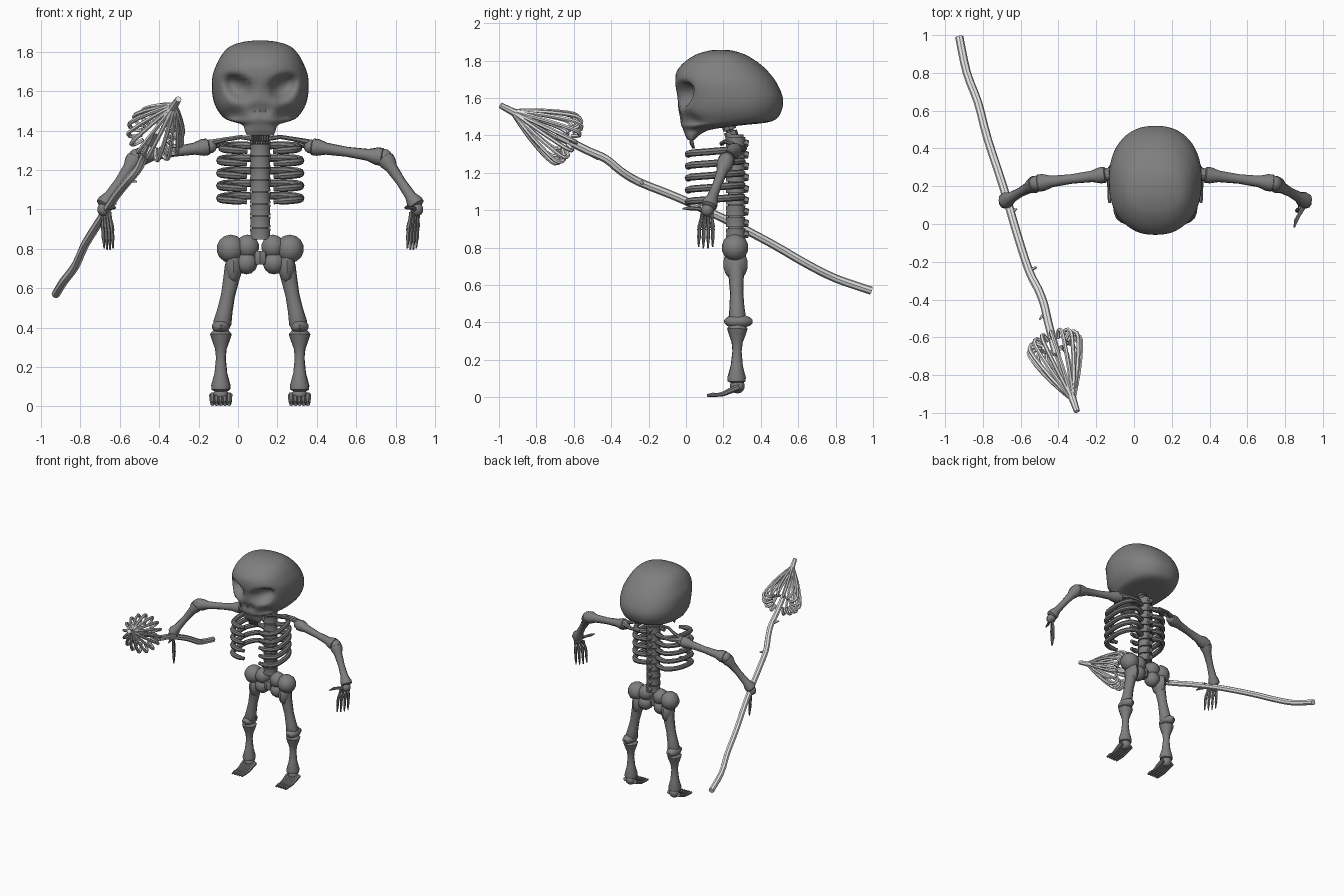
import bpy, bmesh, math
from mathutils import Vector, Matrix

if "Cube" in bpy.data.objects:
    bpy.data.objects.remove(bpy.data.objects["Cube"])

CX = 0.113                      # the body's own centre line
SIDES = {"left": 1, "right": -1}


def material(name, v):
    m = bpy.data.materials.new(name)
    m.use_nodes = True
    m.diffuse_color = (v, v, v, 1)
    m.node_tree.nodes["Principled BSDF"].inputs["Base Color"].default_value = (v, v, v, 1)
    return m


BONE = material("bone grey", 0.21)
WOOD = material("pale wood grey", 0.8)


def finish(bm, name, mat, angle=40):
    bmesh.ops.recalc_face_normals(bm, faces=bm.faces)
    me = bpy.data.meshes.new(name)
    bm.to_mesh(me)
    bm.free()
    ob = bpy.data.objects.new(name, me)
    bpy.context.collection.objects.link(ob)
    me.materials.append(mat)
    bpy.ops.object.select_all(action="DESELECT")
    ob.select_set(True)
    bpy.context.view_layer.objects.active = ob
    bpy.ops.object.shade_smooth_by_angle(angle=math.radians(angle))


def skin(bm, rings):
    """Bridge a list of vertex loops and cap both ends."""
    n = len(rings[0])
    for a, b in zip(rings, rings[1:]):
        for i in range(n):
            bm.faces.new((a[i], a[(i + 1) % n], b[(i + 1) % n], b[i]))
    bm.faces.new(rings[0][::-1])
    bm.faces.new(rings[-1])


def sweep(bm, pts, radii, sides=8):
    """Tube through points with a radius at each."""
    pts = [Vector(p) for p in pts]
    if isinstance(radii, float):
        radii = [radii] * len(pts)
    rings, nrm = [], None
    for i, p in enumerate(pts):
        t = (pts[min(i + 1, len(pts) - 1)] - pts[max(i - 1, 0)]).normalized()
        nrm = t.orthogonal() if nrm is None else nrm - t * nrm.dot(t)
        nrm.normalize()
        b = t.cross(nrm)
        angles = [math.tau * k / sides for k in range(sides)]
        rings.append([bm.verts.new(p + radii[i] * (nrm * math.cos(a) + b * math.sin(a))) for a in angles])
    skin(bm, rings)


def bone(bm, p, q, profile, sides=10):
    """Straight turned bone; profile is (fraction, radius) pairs."""
    p, q = Vector(p), Vector(q)
    sweep(bm, [p.lerp(q, t) for t, r in profile], [r for t, r in profile], sides)


def ball(bm, c, r, scale=(1, 1, 1), seg=10):
    m = Matrix.Translation(c) @ Matrix.Diagonal((*scale, 1))
    bmesh.ops.create_uvsphere(bm, u_segments=seg, v_segments=7, radius=r, matrix=m)


def smooth_path(pts, n=4):
    """Catmull-Rom points through a short path."""
    v = [Vector(p) for p in pts]
    v = [2 * v[0] - v[1]] + v + [2 * v[-1] - v[-2]]
    out = []
    for a, b, c, d in zip(v, v[1:], v[2:], v[3:]):
        for k in range(n):
            t = k / n
            out.append(0.5 * (2 * b + (c - a) * t + (2 * a - 5 * b + 4 * c - d) * t * t
                              + (3 * b - a - 3 * c + d) * t ** 3))
    return out + [v[-2]]


# Skull: stacked rings (height, front, back, half width), sockets pressed in
levels = [(1.375, 0.01, .045, .068), (1.40, -.004, .07, .078), (1.43, -.015, .13, .092), (1.452, -.025, .28, .16),
          (1.475, -.03, .46, .195), (1.53, -.04, .51, .23), (1.60, -.045, .518, .245), (1.68, -.057, .485, .242),
          (1.74, -.05, .44, .22), (1.79, -.01, .385, .192), (1.83, .05, .32, .15), (1.85, .11, .26, .09),
          (1.857, .15, .22, .04)]
bm = bmesh.new()
rings = []
shape = smooth_path([(z, f, b) for z, f, b, w in levels])
widths = smooth_path([(z, w, 0) for z, f, b, w in levels])
for s, wd in zip(shape, widths):
    z, front, back, w = s.x, s.y, s.z, wd.y
    ring = []
    for k in range(64):
        a = math.tau * k / 64
        c, sn = math.cos(a), math.sin(a)
        x = w * math.copysign(abs(c) ** 0.88, c)
        y = (front + back) / 2 + (back - front) / 2 * math.copysign(abs(sn) ** 0.88, sn)
        if sn < 0:
            # slanted brow: abrupt above the socket, gentle below
            up = z - 1.635 - .25 * (abs(x) - .115)
            ex, ez = (abs(x) - .115) / .062, up / (.042 if up > 0 else .07)
            y += .085 * math.exp(-(ex * ex + ez * ez) ** 2)
            nx, nz = (abs(x) - .028) / .018, (z - 1.505) / .028
            y += .025 * math.exp(-(nx * nx + nz * nz))
            hx, hz = (abs(x) - .13) / .045, (z - 1.48) / .04
            y += .035 * math.exp(-(hx * hx + hz * hz))
        ring.append(bm.verts.new((CX + x, y, z)))
    rings.append(ring)
skin(bm, rings)
finish(bm, "skull", BONE, 60)

# Teeth
bm = bmesh.new()
for i in range(7):
    x = (i - 3) * .0125
    y = .022 + 6 * x * x
    sweep(bm, [(CX + x, y, 1.39), (CX + x, y + .005, 1.355), (CX + x, y + .015, 1.33)], [.007, .007, .003], 6)
finish(bm, "teeth", BONE)

# Spine: vertebra drums with discs and rear spines, then the neck
bm = bmesh.new()
for i in range(9):
    z = .875 + i * .061
    bone(bm, (CX, .265, z - .027), (CX, .265, z + .027), [(0, .054), (.5, .051), (1, .054)], 12)
    sweep(bm, [(CX, .265, z + .02), (CX, .265, z + .041)], .042, 10)
    sweep(bm, [(CX, .29, z), (CX, .335, z - .008)], [.026, .018], 6)
for i in range(3):
    c = Vector((CX, .255 - .013 * i, 1.365 + i * .04))
    sweep(bm, [c - Vector((0, -.005, .016)), c + Vector((0, -.005, .016))], .036, 8)
    ball(bm, c, .028, (1, 1, 1.1), 8)
finish(bm, "spine", BONE)

# Rib cage: five open hoops on each side
bm = bmesh.new()
for s in SIDES.values():
    for i in range(5):
        z, k = 1.318 - i * .064, .95 if i == 0 else 1.0
        hoop = [(.04, .275, .006), (.13, .30, .008), (.192, .225, .003), (.205, .12, -.006),
                (.192, .04, -.012), (.13, .012, -.018), (.07, .02, -.022)]
        path = smooth_path([(CX + s * k * x, y, z + dz) for x, y, dz in hoop], 3)
        n = len(path)
        sweep(bm, path, [.019 if j < n - 2 else .014 for j in range(n)], 8)
finish(bm, "ribs", BONE)

# Pelvis: clustered rounded masses
bm = bmesh.new()
for s in SIDES.values():
    ball(bm, (CX + s * .15, .262, .80), .072, seg=12)
    ball(bm, (CX + s * .065, .262, .81), .062)
    ball(bm, (CX + s * .07, .262, .73), .06)
bone(bm, (CX, .25, .72), (CX, .25, .79), [(0, .03), (.2, .037), (.8, .037), (1, .03)], 8)
finish(bm, "pelvis", BONE)

LONG = [(0, .6), (.03, 1), (.10, 1), (.22, .7), (.5, .57), (.78, .68), (.9, 1), (.97, 1), (1, .66)]


def long_bone(bm, p, q, r0, r1):
    bone(bm, p, q, [(t, (r0 + (r1 - r0) * t) * r) for t, r in LONG])


for side, s in SIDES.items():
    def P(x, y, z):
        return Vector((CX + s * x, y, z))

    # Shoulder girdle
    bm = bmesh.new()
    sweep(bm, [P(.02, .19, 1.355), P(.10, .21, 1.368), P(.18, .245, 1.355), P(.27, .26, 1.335)],
          [.012, .011, .012, .018], 7)
    sweep(bm, [P(.09, .315, 1.33), P(.18, .31, 1.33), P(.25, .275, 1.33)], [.012, .014, .022], 7)
    finish(bm, side + "_collarbone", BONE)

    # Arm
    shoulder, elbow, wrist = P(.255, .262, 1.32), P(.63, .215, 1.265), P(.80, .12, 1.015)
    bm = bmesh.new()
    long_bone(bm, shoulder, elbow, .043, .046)
    ball(bm, shoulder, .036)
    finish(bm, side + "_upper_arm", BONE)
    bm = bmesh.new()
    long_bone(bm, elbow, wrist, .045, .042)
    ball(bm, elbow, .043)
    finish(bm, side + "_forearm", BONE)

    # Hand: knuckled fingers hanging, thumb forward
    bm = bmesh.new()
    ball(bm, P(.795, .115, 1.0), .035)
    for i in range(4):
        u = i - 1.5
        a = P(.785 + u * .012, .112 + u * .016, .985)
        b = P(.775 + u * .015, .107 + u * .024, .90)
        c = P(.77 + u * .015, .105 + u * .025, .79 + .008 * abs(u))
        bone(bm, a, b, [(0, .011), (.4, .009), (.85, .013), (1, .009)], 6)
        bone(bm, b, c, [(0, .012), (.2, .009), (.45, .011), (.6, .008), (1, .004)], 6)
    sweep(bm, [P(.79, .10, 1.0), P(.765, .055, 1.008), P(.745, .02, 1.01), P(.735, -.018, 1.008)],
          [.014, .010, .011, .004], 6)
    finish(bm, side + "_hand", BONE)

    # Leg: slim shafts, joints deeper than wide
    hip, knee, ankle = P(.12, .265, .78), P(.20, .275, .385), P(.20, .27, .075)
    bm = bmesh.new()
    bone(bm, hip, knee, [(0, .035), (.06, .046), (.2, .046), (.35, .041), (.55, .036), (.75, .04),
                         (.9, .047), (1, .035)], 10)
    ball(bm, P(.135, .265, .71), .044, (1, 1.5, 2))
    ball(bm, P(.2, .28, .405), .046, (1.05, 1.7, .8))
    finish(bm, side + "_thigh", BONE)
    bm = bmesh.new()
    bone(bm, P(.20, .275, .385), ankle, [(0, .04), (.06, .056), (.16, .046), (.3, .030), (.45, .025), (.7, .033),
                                         (.9, .05), (.97, .048), (1, .03)], 10)
    finish(bm, side + "_shin", BONE)

    # Foot: flat fan of touching toes under an ankle ball
    bm = bmesh.new()
    ball(bm, P(.2, .275, .06), .04)
    for i in range(5):
        x = .2 + (i - 2) * .021
        sweep(bm, [P(x, .285, .055), P(x, .235, .034), P(x, .20, .018), P(x, .165, .012), P(x, .145, .013),
                   P(x, .113, .009)], [.018, .016, .013, .010, .012, .008], 7)
    finish(bm, side + "_foot", BONE)

# Staff: crooked pole with thorns
bm = bmesh.new()
pole = [(-.925, .99, .57), (-.885, .8, .635), (-.825, .64, .715), (-.775, .45, .825), (-.69, .19, .96),
        (-.62, -.05, 1.07), (-.555, -.25, 1.15), (-.505, -.35, 1.21), (-.475, -.43, 1.275), (-.452, -.53, 1.32),
        (-.41, -.69, 1.4)]
sweep(bm, smooth_path(pole, 3), .022, 8)
for c, d in [((-.55, -.24, 1.15), (.035, .01, -.01)), ((-.47, -.47, 1.28), (-.03, -.035, .01)),
             ((-.65, .06, 1.02), (.03, .02, .01))]:
    sweep(bm, [c, Vector(c) + Vector(d)], [.013, .005], 6)
finish(bm, "staff_pole", WOOD)

# Staff head: a cage of bent rods meeting at the tip
base, tip = Vector((-.44, -.59, 1.35)), Vector((-.302, -.992, 1.56))
axis = (tip - base).normalized()
u = axis.orthogonal().normalized()
v = axis.cross(u)
rod = smooth_path([(.06, .07, 0), (.035, .11, 0), (.06, .142, 0), (.12, .132, 0), (.25, .08, 0), (.38, .014, 0)], 2)
bm = bmesh.new()
for i in range(16):
    a = math.tau * i / 16
    out = u * math.cos(a) + v * math.sin(a)
    sweep(bm, [base + axis * p.x + out * p.y for p in rod], .011, 6)
sweep(bm, [base + axis * .36, base + axis * .4, tip], [.025, .02, .016], 8)
finish(bm, "staff_cage", WOOD)
